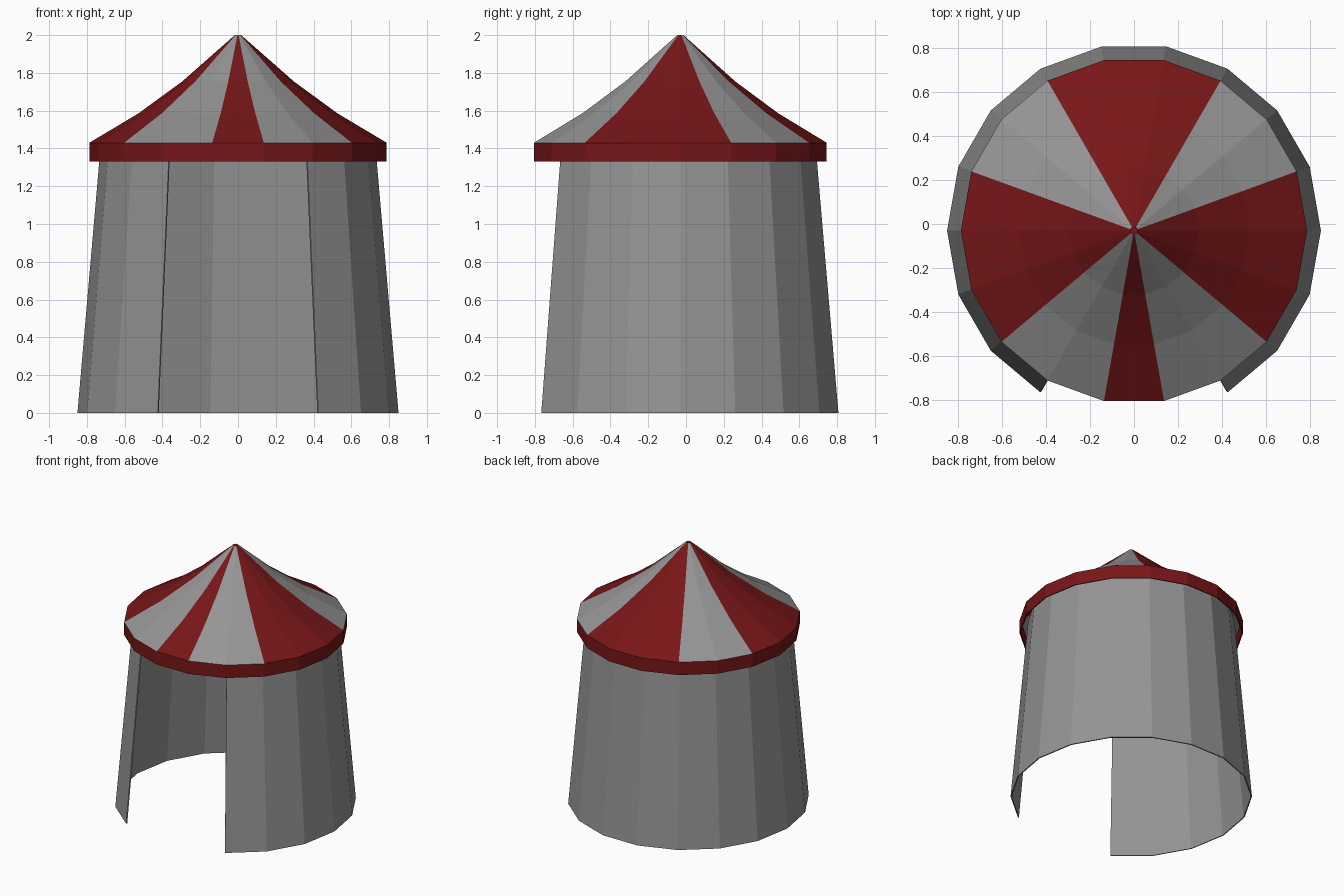
import bpy
import bmesh
from math import cos, sin, radians

if "Cube" in bpy.data.objects:
    bpy.data.objects.remove(bpy.data.objects["Cube"])

SIDES, STEP, CY = 18, 20, -0.03   # 18-gon, centre slightly to the front


def material(name, colour):
    m = bpy.data.materials.new(name)
    m.diffuse_color = colour
    m.use_nodes = True
    m.node_tree.nodes["Principled BSDF"].inputs["Base Color"].default_value = m.diffuse_color
    return m


grey = material("grey_canvas", (0.3, 0.3, 0.3, 1))
red = material("red_canvas", (0.187, 0.008, 0.009, 1))


def lathe(name, profile, mats, skip=(), stripe=lambda k: 0, cap=False):
    """Revolve (radius, z) points, leaving out the segments in skip."""
    verts = [(r * cos(radians(k * STEP)), CY + r * sin(radians(k * STEP)), z)
             for r, z in profile for k in range(SIDES)]
    faces, slots = [], []
    for i in range(len(profile) - 1):
        for k in range(SIDES):
            if k in skip:
                continue
            a, b = i * SIDES + k, i * SIDES + (k + 1) % SIDES
            faces.append((a, b, b + SIDES, a + SIDES))
            slots.append(stripe(k))
    if cap:
        top = (len(profile) - 1) * SIDES
        faces.append(tuple(range(top, top + SIDES)))
        slots.append(1)
    mesh = bpy.data.meshes.new(name)
    mesh.from_pydata(verts, [], faces)
    for m in mats:
        mesh.materials.append(m)
    mesh.polygons.foreach_set("material_index", slots)
    # drop vertices left over at the doorway
    bm = bmesh.new()
    bm.from_mesh(mesh)
    bmesh.ops.delete(bm, geom=[v for v in bm.verts if not v.link_faces],
                     context='VERTS')
    bm.to_mesh(mesh)
    bm.free()
    ob = bpy.data.objects.new(name, mesh)
    bpy.context.collection.objects.link(ob)
    return ob


def thicken(ob, amount):
    mod = ob.modifiers.new("thickness", 'SOLIDIFY')
    mod.thickness = amount
    mod.offset = -1


# tapered canvas wall, three segments open at the front as a doorway
wall = lathe("tent_wall", [(0.85, 0), (0.726, 1.43)], [grey], skip=(12, 13, 14))
thicken(wall, 0.008)

# striped concave roof with a tiny flat peak
red_segments = {13, 16, 17, 0, 3, 4, 5, 8, 9, 10}
lathe("striped_roof", [(0.787, 1.43), (0.525, 1.587), (0.295, 1.755), (0.017, 2.0)],
      [grey, red], stripe=lambda k: int(k in red_segments), cap=True)

# red valance hanging from the roof edge
valance = lathe("valance", [(0.787, 1.33), (0.787, 1.43)], [red])
thicken(valance, 0.008)
